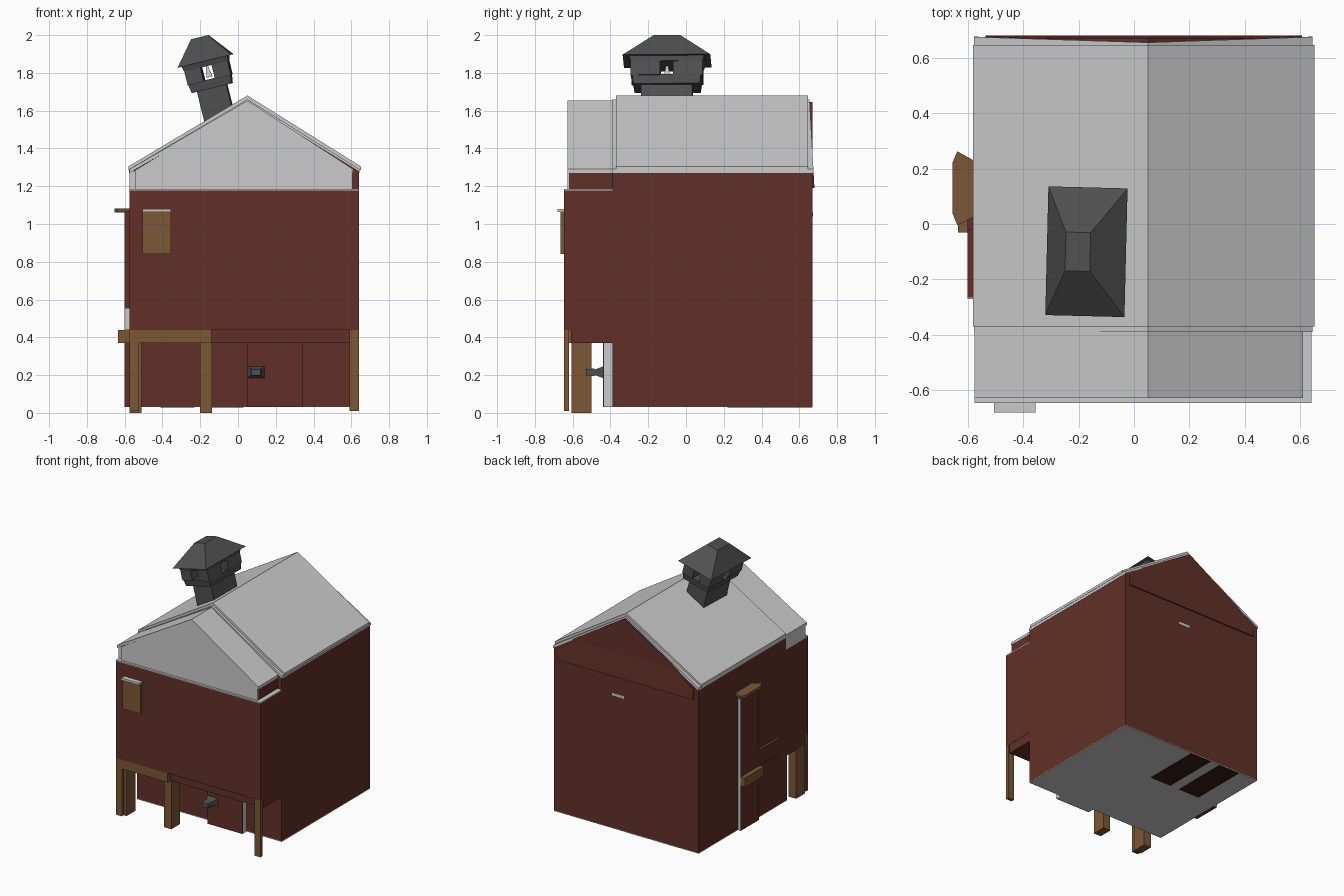
import bpy, bmesh
from mathutils import Matrix, Vector

if "Cube" in bpy.data.objects:
    bpy.data.objects.remove(bpy.data.objects["Cube"])


def material(name, rgb):
    m = bpy.data.materials.new(name)
    m.diffuse_color = (*rgb, 1)
    m.use_nodes = True
    m.node_tree.nodes["Principled BSDF"].inputs["Base Color"].default_value = m.diffuse_color
    return m


RED = material("red_boards", (0.12, 0.03, 0.02))
WOOD = material("wood", (0.2, 0.095, 0.035))
DARK = material("dark_metal", (0.08, 0.08, 0.08))
HOLE = material("dark_red", (0.035, 0.01, 0.006))


def finish(name, bm, mat=None, matrix=None):
    bmesh.ops.recalc_face_normals(bm, faces=bm.faces)
    if matrix:
        bm.transform(matrix)
    me = bpy.data.meshes.new(name)
    bm.to_mesh(me)
    bm.free()
    ob = bpy.data.objects.new(name, me)
    bpy.context.collection.objects.link(ob)
    if mat:
        me.materials.append(mat)
    return ob


def loft(name, low, high, mat=None, matrix=None):
    """Solid between two matching closed outlines."""
    bm = bmesh.new()
    a = [bm.verts.new(p) for p in low]
    b = [bm.verts.new(p) for p in high]
    n = len(a)
    bm.faces.new(a)
    bm.faces.new(b)
    for i in range(n):
        j = (i + 1) % n
        bm.faces.new((a[i], a[j], b[j], b[i]))
    return finish(name, bm, mat, matrix)


def rect(hx, hy, z):
    return [(-hx, -hy, z), (hx, -hy, z), (hx, hy, z), (-hx, hy, z)]


def frustum(name, b, t, z0, z1, mat=None, matrix=None):
    return loft(name, rect(*b, z0), rect(*t, z1), mat, matrix)


def box(name, x, y, z, mat=None, matrix=None):
    c = [(x[0], y[0]), (x[1], y[0]), (x[1], y[1]), (x[0], y[1])]
    return loft(name, [(*p, z[0]) for p in c], [(*p, z[1]) for p in c], mat, matrix)


def flared(z):
    """Depth of the back gable, which leans outward toward its base."""
    return 0.68 - 0.055 * (z - 1.19)


def prism(name, pts, y0, y1, mat=None):
    """Front profile run from y0 to y1 (y1 may depend on height)."""
    end = y1 if callable(y1) else (lambda z: y1)
    return loft(name, [(x, y0, z) for x, z in pts], [(x, end(z), z) for x, z in pts], mat)


def chevron(xl, xr, eave, apex, t):
    return [(xl, eave), (0.05, apex), (xr, eave), (xr, eave - t), (0.05, apex - t), (xl, eave - t)]


# Main house body and floor
prism("house_body", [(-0.575, 0.035), (0.64, 0.035), (0.64, 1.28), (0.05, 1.645), (-0.575, 1.28)],
      -0.39, 0.67, RED)
box("floor", (-0.575, 0.64), (-0.39, 0.67), (0.03, 0.036))
for i, x in enumerate((-0.41, -0.15)):
    box(f"floor_slot_{i}", (x, x + 0.18), (0.22, 0.668), (0.028, 0.034), HOLE)

# Main roof in two layers and the flared back gable
prism("roof_top_layer", chevron(-0.58, 0.65, 1.305, 1.68, 0.02), -0.37, 0.645)
prism("roof_under_layer", chevron(-0.577, 0.643, 1.29, 1.66, 0.02), -0.39, flared)
prism("back_gable", [(-0.535, 1.19), (0.605, 1.19), (0.605, 1.27), (0.05, 1.645), (-0.535, 1.27)],
      0.64, flared, RED)
box("back_slit", (0.05, 0.15), (0.665, 0.673), (1.04, 1.06))

# Overhanging front storey
box("front_storey", (-0.575, 0.64), (-0.645, -0.385), (0.44, 1.177), RED)
box("storey_base", (-0.573, 0.638), (-0.61, -0.385), (0.37, 0.445), RED)
box("storey_ledge", (-0.575, 0.64), (-0.645, -0.385), (1.177, 1.185))

# Front gable
gable = [(-0.545, 1.18), (0.605, 1.18), (0.605, 1.285), (0.05, 1.64), (-0.545, 1.285)]
prism("front_gable_block", gable, -0.62, -0.38, RED)
prism("front_gable_face", gable, -0.628, -0.62)
prism("front_gable_roof", chevron(-0.575, 0.61, 1.29, 1.653, 0.02), -0.628, -0.38)
box("gable_side_trim", (-0.575, -0.545), (-0.61, -0.38), (1.18, 1.28))

# Porch posts and beam
for i, x in enumerate((-0.575, -0.2)):
    box(f"porch_post_{i}", (x, x + 0.063), (-0.605, -0.5), (0, 0.375), WOOD)
for i, x in enumerate((-0.575, 0.59)):
    box(f"corner_post_{i}", (x, x + 0.05), (-0.645, -0.62), (0.01, 0.44), WOOD)
box("porch_beam", (-0.575, -0.14), (-0.645, -0.605), (0.37, 0.44), WOOD)

# Front door and knob
box("front_door", (0.05, 0.345), (-0.435, -0.385), (0.03, 0.37))
box("front_door_face", (0.05, 0.345), (-0.44, -0.435), (0.03, 0.37), RED)
knob = Matrix.Translation((0.095, -0.44, 0.215)) @ Matrix.Rotation(1.5708, 4, 'X')
frustum("knob_plate", (0.045, 0.03), (0.02, 0.012), 0, 0.05, DARK, knob)
frustum("knob_tip", (0.03, 0.02), (0.025, 0.016), 0.045, 0.09, DARK, knob)

# Front shutter
box("front_shutter", (-0.505, -0.355), (-0.665, -0.64), (0.84, 1.065), WOOD)
box("shutter_cap", (-0.505, -0.355), (-0.68, -0.64), (1.063, 1.08))

# Left side panel with arm, sill and awning
box("side_panel", (-0.6, -0.57), (-0.02, 0.195), (0.03, 1.065), RED)
box("side_panel_edge", (-0.6, -0.57), (0.195, 0.2), (0.03, 1.065))
box("side_arm", (-0.6, -0.57), (-0.265, -0.02), (0.44, 0.555), RED)
box("side_arm_edge", (-0.6, -0.57), (-0.27, -0.265), (0.44, 0.555))
box("side_sill", (-0.635, -0.57), (-0.03, 0.2), (0.37, 0.44), WOOD)
awning = [(-0.57, 0.03), (-0.637, -0.005), (-0.655, 0.04), (-0.655, 0.22), (-0.637, 0.262), (-0.57, 0.225)]
loft("side_awning", [(*p, 1.062) for p in awning], [(*p, 1.083) for p in awning], WOOD)

# Leaning chimney, built around the centre of its eaves
lean = Matrix.Translation((-0.172, -0.1, 1.865)) @ Matrix.Rotation(-0.24, 4, 'Y') @ Matrix.Rotation(-0.025, 4, 'Z')
frustum("chimney_shaft", (0.08, 0.135), (0.08, 0.135), -0.36, -0.14, DARK, lean)
frustum("chimney_base", (0.108, 0.175), (0.115, 0.183), -0.15, -0.1, DARK, lean)
for i, sx in enumerate((-1, 1)):
    for j, sy in enumerate((-1, 1)):
        box(f"chimney_pillar_{i}{j}", sorted((sx * 0.03, sx * 0.118)), sorted((sy * 0.035, sy * 0.19)),
            (-0.105, -0.025), DARK, lean)
frustum("chimney_lintel", (0.12, 0.19), (0.125, 0.2), -0.03, 0, DARK, lean)
frustum("chimney_bell", (0.016, 0.016), (0.006, 0.006), -0.09, -0.03, None, lean)
frustum("chimney_cap", (0.147, 0.232), (0.046, 0.07), -0.002, 0.128, DARK, lean)
